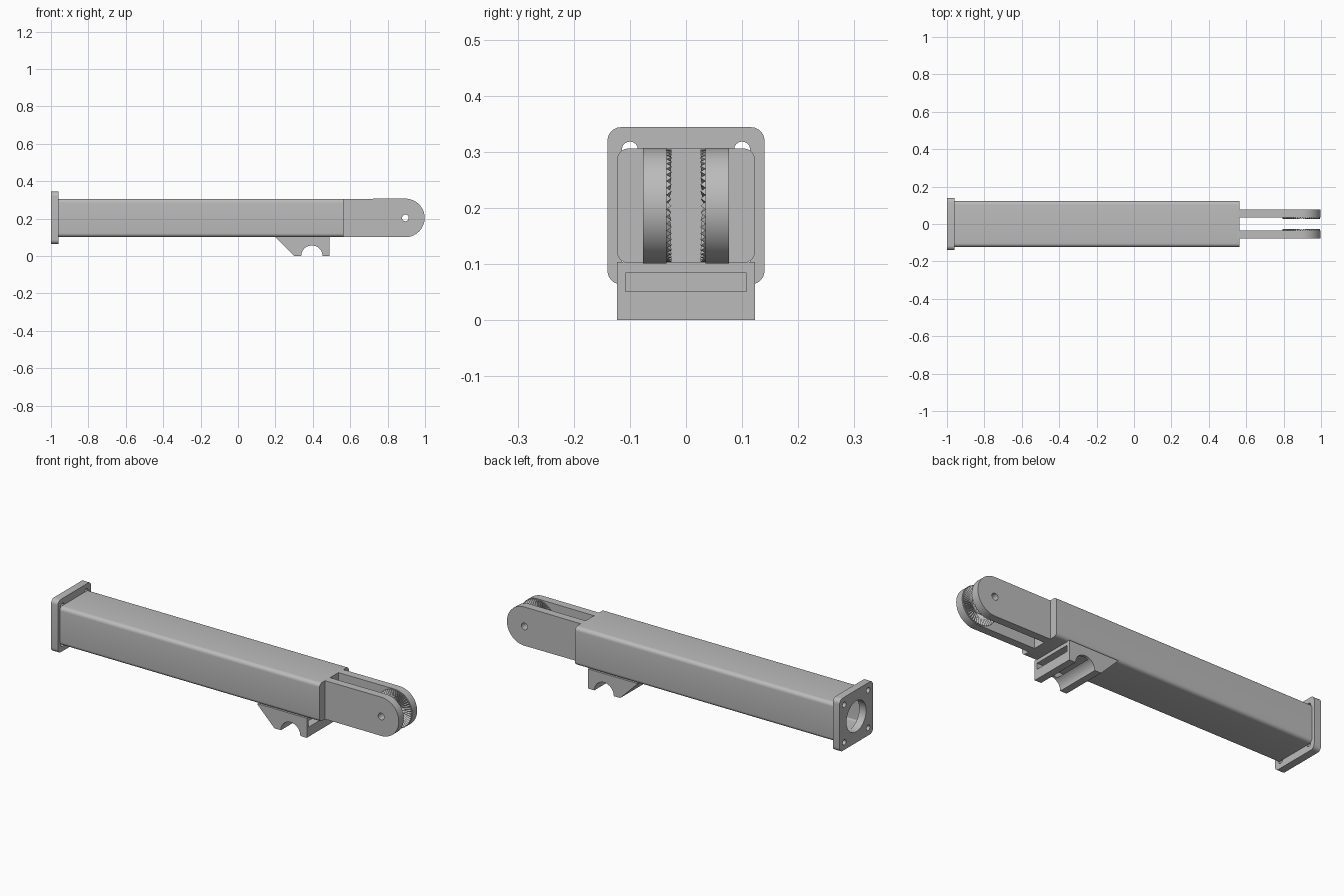
import bpy, bmesh, math

if "Cube" in bpy.data.objects:
    bpy.data.objects.remove(bpy.data.objects["Cube"])

grey = bpy.data.materials.new("light grey")
grey.diffuse_color = (0.5, 0.5, 0.5, 1)
grey.use_nodes = True
grey.node_tree.nodes["Principled BSDF"].inputs["Base Color"].default_value = grey.diffuse_color
CZ = 0.204      # height of the tube axis
PX = 0.895      # pivot position along x


def finish(name, bm):
    bmesh.ops.recalc_face_normals(bm, faces=bm.faces)
    me = bpy.data.meshes.new(name)
    bm.to_mesh(me)
    bm.free()
    me.materials.append(grey)
    ob = bpy.data.objects.new(name, me)
    bpy.context.collection.objects.link(ob)
    return ob


def prism(name, pts, axis, a, b):
    """Extrude a 2D profile: (y, z) along x or (x, z) along y."""
    bm = bmesh.new()
    put = (lambda u, v, t: (t, u, v)) if axis == 'x' else (lambda u, v, t: (u, t, v))
    lo = [bm.verts.new(put(u, v, a)) for u, v in pts]
    hi = [bm.verts.new(put(u, v, b)) for u, v in pts]
    bm.faces.new(lo)
    bm.faces.new(hi)
    for i in range(len(pts)):
        j = (i + 1) % len(pts)
        bm.faces.new((lo[i], lo[j], hi[j], hi[i]))
    return finish(name, bm)


def arc(cu, cv, r, a0, a1, n):
    return [(cu + r * math.cos(math.radians(a0 + (a1 - a0) * i / n)),
             cv + r * math.sin(math.radians(a0 + (a1 - a0) * i / n))) for i in range(n + 1)]


def circle(cu, cv, r, n=48):
    return arc(cu, cv, r, 0, 360, n)[:-1]


def rounded(hu, hv, r):
    pts = []
    for k, (su, sv) in enumerate(((1, 1), (-1, 1), (-1, -1), (1, -1))):
        pts += arc(su * (hu - r), CZ + sv * (hv - r), r, 90 * k, 90 * k + 90, 6)
    return pts


def cut(ob, cutters):
    """Subtract the cutters, then bake the result and delete them."""
    for c in cutters:
        c.hide_render = True
        m = ob.modifiers.new("cut", 'BOOLEAN')
        m.operation, m.solver, m.object = 'DIFFERENCE', 'EXACT', c
    dg = bpy.context.evaluated_depsgraph_get()
    me = bpy.data.meshes.new_from_object(ob.evaluated_get(dg))
    ob.modifiers.clear()
    ob.data = me
    for c in cutters:
        bpy.data.objects.remove(c)


# mounting flange with central bore and four bolt holes
flange = prism("mounting_flange", rounded(0.14, 0.14, 0.024), 'x', -1, -0.96)
holes = [prism("bore_cutter", circle(0, CZ, 0.082), 'x', -1.1, -0.9)]
for sy in (-1, 1):
    for sz in (-1, 1):
        holes.append(prism("bolt_cutter", circle(sy * 0.1, CZ + sz * 0.1, 0.0143, 24), 'x', -1.1, -0.9))
cut(flange, holes)

# hollow square tube, closed at the fork end
tube = prism("square_tube", rounded(0.123, 0.102, 0.02), 'x', -0.96, 0.565)
cut(tube, [prism("cavity_cutter", rounded(0.103, 0.084, 0.008), 'x', -1.1, 0.53)])


# fork plates with pin holes and radial locking teeth
def teeth(name, side, n=48):
    bm = bmesh.new()
    rings = []
    for r, peak, valley in ((0.1, 0.026, 0.0345), (0.045, 0.0305, 0.0345)):
        base, top = [], []
        for i in range(2 * n):
            a = math.pi * i / n
            x, z = PX + r * math.cos(a), CZ + r * math.sin(a)
            base.append(bm.verts.new((x, side * 0.04, z)))
            top.append(bm.verts.new((x, side * (valley if i % 2 else peak), z)))
        rings += [base, top]
    bo, to, bi, ti = rings
    for i in range(2 * n):
        j = (i + 1) % (2 * n)
        for p, q in ((bo, to), (to, ti), (ti, bi), (bi, bo)):
            bm.faces.new((p[i], p[j], q[j], q[i]))
    return finish(name, bm)


plate_profile = [(0.55, CZ - 0.102)] + arc(PX, CZ, 0.103, -90, 90, 32) + [(0.55, CZ + 0.102)]
smooth = [flange, tube]
for label, s in (("front", -1), ("back", 1)):
    plate = prism(label + "_fork_plate", plate_profile, 'y', s * 0.035, s * 0.077)
    cut(plate, [prism("pin_cutter", circle(PX, CZ, 0.018, 32), 'y', s * 0.01, s * 0.1)])
    smooth.append(plate)
    teeth(label + "_locking_teeth", s)

# saddle clamp under the tube, with a blind strap slot
saddle_profile = ([(0.2, 0.104), (0.2, 0.1), (0.3, 0)] + arc(0.395, 0, 0.057, 180, 0, 28)
                  + [(0.49, 0), (0.49, 0.104)])
saddle = prism("saddle_clamp", saddle_profile, 'y', -0.123, 0.123)
slot = [(-0.108, 0.051), (0.108, 0.051), (0.108, 0.084), (-0.108, 0.084)]
cut(saddle, [prism("slot_cutter", slot, 'x', 0.3, 0.6)])
smooth.append(saddle)

# smooth the rounded parts, keep real edges sharp
bpy.ops.object.select_all(action='DESELECT')
for ob in smooth:
    ob.select_set(True)
bpy.context.view_layer.objects.active = tube
bpy.ops.object.shade_smooth_by_angle(angle=math.radians(30))
